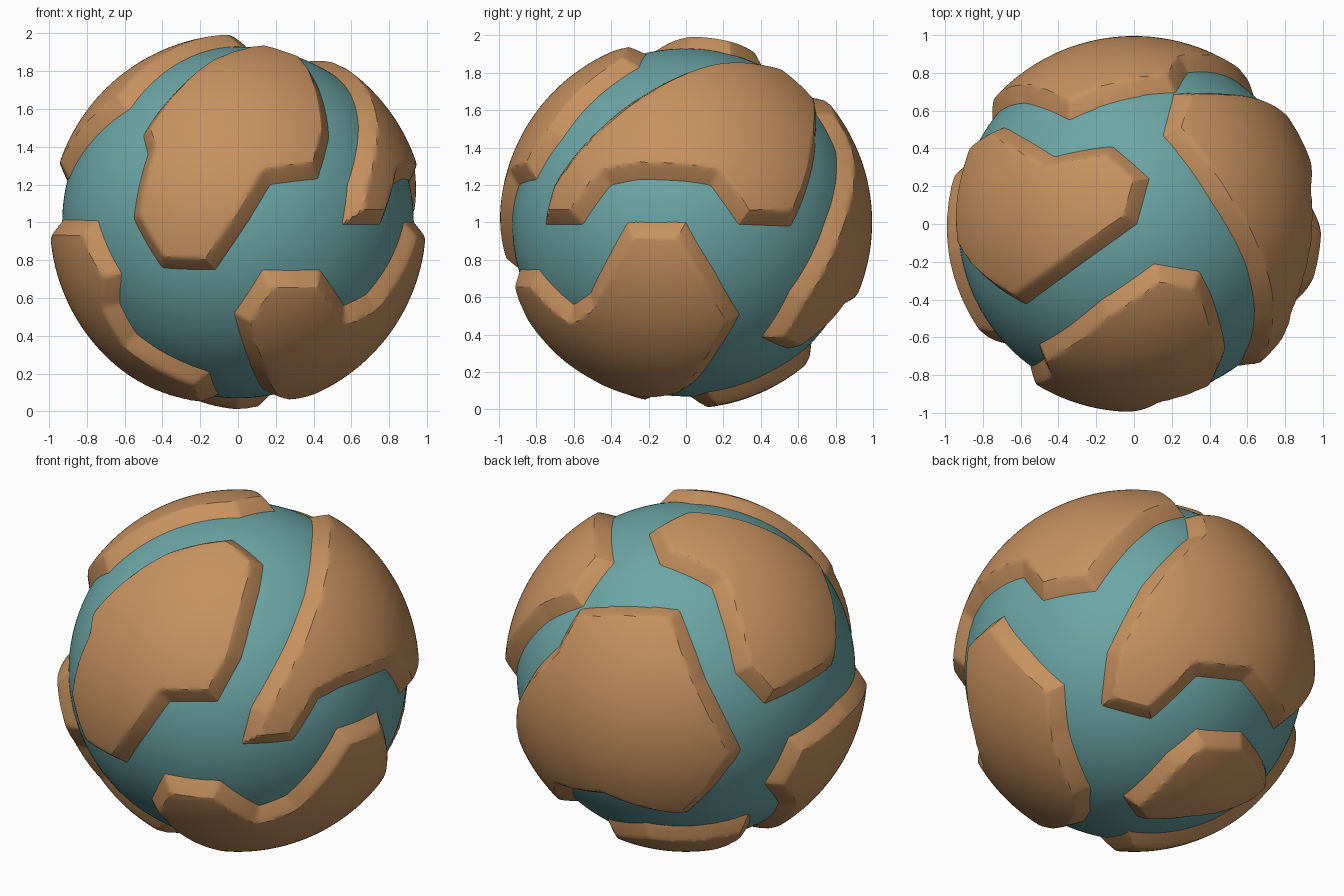
import bpy, bmesh, math
from mathutils import Vector

if "Cube" in bpy.data.objects:
    bpy.data.objects.remove(bpy.data.objects["Cube"])

CENTRE = Vector((0, 0, 1))
SEA, RISE, SLOPE = 0.93, 0.065, 0.08   # sea radius, land height, width of the sloped coast

# directions the coast points are laid out from: azimuth, elevation
VIEWS = {"F": (-90, 0), "R": (0, 0), "T": (-90, 90), "L": (125, 21), "B": (50, -30)}


def material(name, rgb):
    m = bpy.data.materials.new(name)
    m.diffuse_color = (*rgb, 1)
    m.use_nodes = True
    m.node_tree.nodes["Principled BSDF"].inputs["Base Color"].default_value = m.diffuse_color
    return m


def on_sphere(view, u, v):
    """Unit direction of a point drawn at (u, v) on the sea as seen from a view."""
    a, e = (math.radians(d) for d in VIEWS[view])
    w = math.sqrt(max(0, SEA * SEA - u * u - v * v))
    h = w * math.cos(e) - v * math.sin(e)
    z = v * math.cos(e) + w * math.sin(e)
    return Vector((h * math.cos(a) - u * math.sin(a),
                   h * math.sin(a) + u * math.cos(a), z)).normalized()


def finish(bm, name, mat):
    me = bpy.data.meshes.new(name)
    bm.to_mesh(me)
    bm.free()
    ob = bpy.data.objects.new(name, me)
    bpy.context.collection.objects.link(ob)
    ob.location = CENTRE
    me.materials.append(mat)
    bpy.ops.object.select_all(action='DESELECT')
    ob.select_set(True)
    bpy.context.view_layer.objects.active = ob
    bpy.ops.object.shade_smooth_by_angle(angle=math.radians(28))
    return ob


def coast_distance(p, edges):
    """Distance to the coast, positive inland."""
    wind, best = 0.0, 9.0
    for a, b, ab, l2, n, dot in edges:
        wind += math.atan2(p.dot(n), dot - a.dot(p) * b.dot(p))
        t = min(1, max(0, (p - a).dot(ab) / l2))
        best = min(best, (p - (a + ab * t).normalized()).length)
    return best if abs(wind) > math.pi else -best


def continent(name, runs, mat):
    pts = [on_sphere(view, u, v) for view, run in runs for u, v in run]
    edges = []
    for a, b in zip(pts, pts[1:] + pts[:1]):
        ab = b - a
        edges.append((a, b, ab, ab.length_squared, a.cross(b), a.dot(b)))
    mid = sum(pts, Vector()).normalized()
    limit = min(mid.dot(p) for p in pts) - 0.06
    bm = bmesh.new()
    bmesh.ops.create_icosphere(bm, subdivisions=7, radius=1)
    drop = []
    for v in bm.verts:
        p = v.co.normalized()
        d = coast_distance(p, edges) if mid.dot(p) > limit else -1
        if d < -0.04:
            drop.append(v)
        else:
            v.co = p * (SEA + RISE * min(1, d / SLOPE))
    bmesh.ops.delete(bm, geom=drop, context='VERTS')
    finish(bm, name, mat)


sea_mat = material("sea teal", (0.15, 0.38, 0.38))
land_mat = material("land tan", (0.57, 0.285, 0.115))

# sea globe
bm = bmesh.new()
bmesh.ops.create_icosphere(bm, subdivisions=6, radius=SEA)
finish(bm, "sea", sea_mat)

# raised continents, each a coast outline pieced together from several views
continent("front_land", [
    ("T", [(.106, -.21), (-.17, -.40), (-.37, -.56)]),
    ("F", [(-.5, .46), (-.475, .36), (-.55, .02), (-.40, -.24), (-.12, -.25),
           (.05, 0), (.17, .2), (.42, .23), (.48, .45)]),
    ("T", [(.41, -.38), (.345, -.25)])], land_mat)

continent("right_land", [
    ("R", [(-.75, -.01), (-.55, -.01), (-.40, .20), (-.25, .23), (0, .22), (.13, .2),
           (.28, -.01), (.56, -.02), (.64, .17), (.69, .45)]),
    ("T", [(.21, .685), (.154, .467), (.41, .117), (.59, -.21), (.637, -.45)]),
    ("R", [(-.70, .20)])], land_mat)

continent("back_land", [
    ("T", [(.22, .695), (-.34, .55), (-.58, .64)]),
    ("L", [(.30, -.38), (0, -.74)]),
    ("B", [(.588, -.055), (.34, -.03), (.093, -.264), (-.18, -.19)]),
    ("R", [(.55, -.37), (.74, 0), (.805, .28), (.80, .38)])], land_mat)

continent("lower_right_land", [
    ("F", [(-.02, -.48), (.13, -.25), (.43, -.25), (.56, -.44)]),
    ("R", [(-.51, -.38), (-.42, -.2), (-.31, 0), (0, 0), (.285, -.49), (.17, -.68),
           (.02, -.87)]),
    ("B", [(-.24, -.77)]),
    ("F", [(.13, -.88), (.02, -.62)])], land_mat)

continent("left_land", [
    ("F", [(-.92, .015), (-.74, .01), (-.69, -.13), (-.615, -.27), (-.625, -.43),
           (-.535, -.59), (-.15, -.79), (-.1, -.91)]),
    ("B", [(.2, -.885)]),
    ("L", [(.51, -.70), (.43, -.577), (.563, -.32)])], land_mat)

continent("top_land", [
    ("T", [(.08, .24), (-.115, .41), (-.42, .355)]),
    ("L", [(.27, .05), (.43, -.126), (.80, .066)]),
    ("F", [(-.81, .38), (-.57, .60)]),
    ("T", [(-.265, -.2), (.015, 0)])], land_mat)

continent("bottom_land", [
    ("B", [(-.06, -.687), (.176, -.456), (.34, -.32), (.588, -.335), (.725, -.566),
           (.60, -.69), (.26, -.79), (.02, -.80)])], land_mat)
